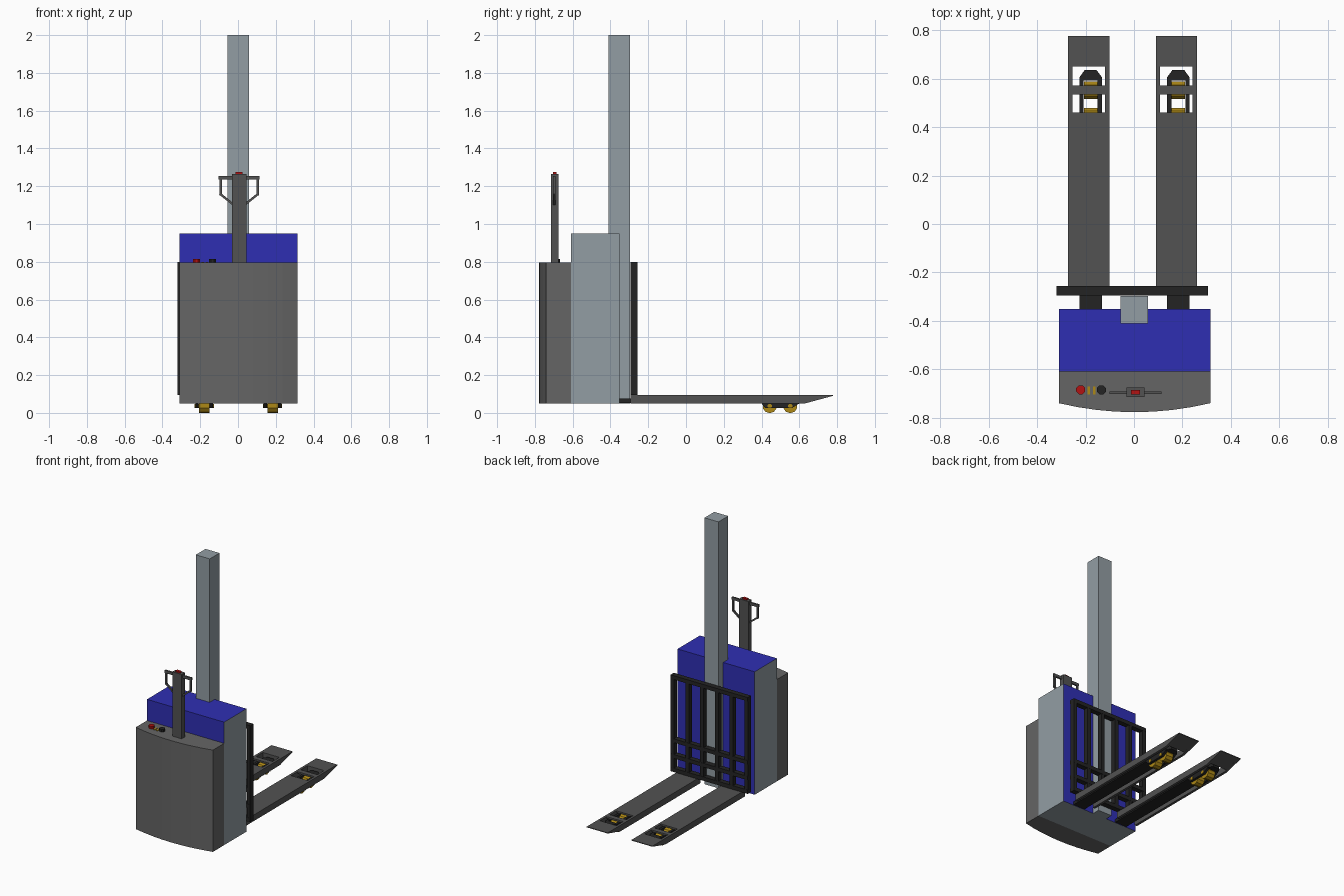
import bpy, bmesh, math
from mathutils import Vector, Matrix

if "Cube" in bpy.data.objects:
    bpy.data.objects.remove(bpy.data.objects["Cube"])


def material(name, rgb):
    m = bpy.data.materials.new(name)
    m.diffuse_color = (*rgb, 1)
    m.use_nodes = True
    m.node_tree.nodes["Principled BSDF"].inputs["Base Color"].default_value = m.diffuse_color
    return m


STEEL = material("steel", (0.29, 0.34, 0.37))
BLUE = material("blue", (0.028, 0.028, 0.45))
GREY = material("grey", (0.13, 0.13, 0.13))
FORK = material("fork_grey", (0.085, 0.085, 0.085))
BLACK = material("black", (0.017, 0.017, 0.017))
YELLOW = material("yellow", (0.42, 0.25, 0.008))
RED = material("red", (0.45, 0.006, 0.006))


def prism(axis, pts, lo, hi):
    """Profile in the plane across the axis (x: yz, y: xz, z: xy), swept lo..hi."""
    return axis, pts, lo, hi


def box(x0, x1, y0, y1, z0, z1):
    return prism("z", [(x0, y0), (x1, y0), (x1, y1), (x0, y1)], z0, z1)


def bar(p, q, w):
    """Square-ish strip between two xz points, as a profile."""
    d = (Vector(q) - Vector(p)).normalized() * w / 2
    n = Vector((-d.y, d.x))
    p, q = Vector(p) - d, Vector(q) + d
    return [tuple(v) for v in (p - n, q - n, q + n, p + n)]


def circle(cx, cy, r, n):
    return [(cx + r * math.cos(math.tau * (i + 0.5) / n),
             cy + r * math.sin(math.tau * (i + 0.5) / n)) for i in range(n)]


def part(name, solids, mat):
    bm = bmesh.new()
    place = {"x": lambda a, b, c: (c, a, b),
             "y": lambda a, b, c: (a, c, b),
             "z": lambda a, b, c: (a, b, c)}
    for axis, pts, lo, hi in solids:
        f = place[axis]
        low = [bm.verts.new(f(a, b, lo)) for a, b in pts]
        top = [bm.verts.new(f(a, b, hi)) for a, b in pts]
        bm.faces.new(low)
        bm.faces.new(top)
        n = len(pts)
        for i in range(n):
            j = (i + 1) % n
            bm.faces.new((low[i], low[j], top[j], top[i]))
    bmesh.ops.recalc_face_normals(bm, faces=bm.faces)
    me = bpy.data.meshes.new(name)
    bm.to_mesh(me)
    bm.free()
    me.materials.append(mat)
    ob = bpy.data.objects.new(name, me)
    bpy.context.collection.objects.link(ob)
    return ob


# Main body: steel sides and underside, blue front, back and top
body = part("body", [box(-0.31, 0.315, -0.61, -0.352, 0.05, 0.95)], STEEL)
body.data.materials.append(BLUE)
for f in body.data.polygons:
    if abs(f.normal.y) > 0.5 or f.normal.z > 0.5:
        f.material_index = 1

# Motor hood with bowed front
N = 8
bow = [(-0.31 + 0.625 * i / N, -0.74 - 0.037 * (1 - (2 * i / N - 1) ** 2))
       for i in range(N + 1)]
part("hood", [prism("z", bow + [(0.315, -0.61), (-0.31, -0.61)], 0.05, 0.795)], GREY)

# Mast
part("mast", [box(-0.055, 0.058, -0.41, -0.297, 0.05, 2.0)], STEEL)

# Tiller arm with looped grips
HX, HY = 0.006, -0.695
part("tiller_arm", [box(HX - 0.038, HX + 0.038, HY - 0.019, HY + 0.019, 0.79, 1.266)], FORK)
grips = []
for s in (-1, 1):
    path = [(HX + s * 0.03, 1.245), (HX + s * 0.098, 1.245),
            (HX + s * 0.098, 1.157), (HX + s * 0.034, 1.106)]
    for p, q, w in zip(path, path[1:], (0.02, 0.012, 0.012)):
        grips.append(prism("y", bar(p, q, w), HY - 0.008, HY + 0.004))
part("tiller_grips", grips, FORK)
part("tiller_button", [box(HX - 0.018, HX + 0.018, HY - 0.01, HY + 0.01, 1.26, 1.276)], RED)

# Controls on the hood
part("stop_button", [prism("z", circle(-0.22, -0.685, 0.02, 8), 0.79, 0.814)], RED)
part("key_switch", [prism("z", circle(-0.135, -0.685, 0.02, 8), 0.79, 0.814)], BLACK)
part("indicators", [box(x - 0.006, x + 0.006, -0.705, -0.672, 0.79, 0.799)
                    for x in (-0.187, -0.164)], YELLOW)

# Load backrest grille
L, R, Y0, Y1 = -0.32, 0.305, -0.295, -0.257
W = 0.028
grille = [box(L, R, Y0, Y1, z, z + W) for z in (0.772, 0.31, 0.195, 0.095)]
for i in range(6):
    x = L + (R - L - W) * i / 5
    grille.append(box(x, x + W, Y0 + 0.001, Y1 - 0.001, 0.096, 0.799))
part("load_backrest", grille, BLACK)

# Forks, support legs and load rollers
SIDE = [(-0.295, 0.05), (0.63, 0.05), (0.777, 0.09), (0.777, 0.095), (-0.295, 0.095)]
TIP = [(0.65, 0.056), (0.777, 0.09), (0.777, 0.095), (0.65, 0.095)]
for tag, c in (("left", -0.187), ("right", 0.175)):
    a, b = c - 0.085, c + 0.085
    part(tag + "_fork", [
        prism("x", SIDE, a, a + 0.018),
        prism("x", SIDE, b - 0.018, b),
        prism("x", TIP, a + 0.018, b - 0.018),
        box(a + 0.018, b - 0.018, -0.295, 0.46, 0.083, 0.095),
        box(a + 0.018, b - 0.018, 0.535, 0.572, 0.083, 0.095)], FORK)
    # support leg running inside the fork channel, with a chamfered end
    m = c + 0.008
    p, q = m - 0.047, m + 0.047
    nose = [(p, 0.592), (q, 0.592), (q, 0.605), (q - 0.022, 0.635),
            (p + 0.022, 0.635), (p, 0.605)]
    cheek = [(0.40, 0.05), (0.42, 0.025), (0.56, 0.025), (0.6, 0.05), (0.6, 0.08), (0.40, 0.08)]
    part(tag + "_support_leg", [
        box(p, q, -0.355, 0.40, 0.052, 0.075),
        prism("z", nose, 0.052, 0.08),
        prism("x", cheek, p, p + 0.018),
        prism("x", cheek, q - 0.018, q)], BLACK)
    # tandem rollers and their axles
    rollers = []
    for y in (0.443, 0.552):
        rollers.append(prism("x", circle(y, 0.037, 0.0385, 10), m - 0.028, m + 0.028))
        rollers.append(prism("x", circle(y, 0.037, 0.012, 8), p - 0.004, q + 0.004))
    part(tag + "_load_rollers", rollers, YELLOW)
